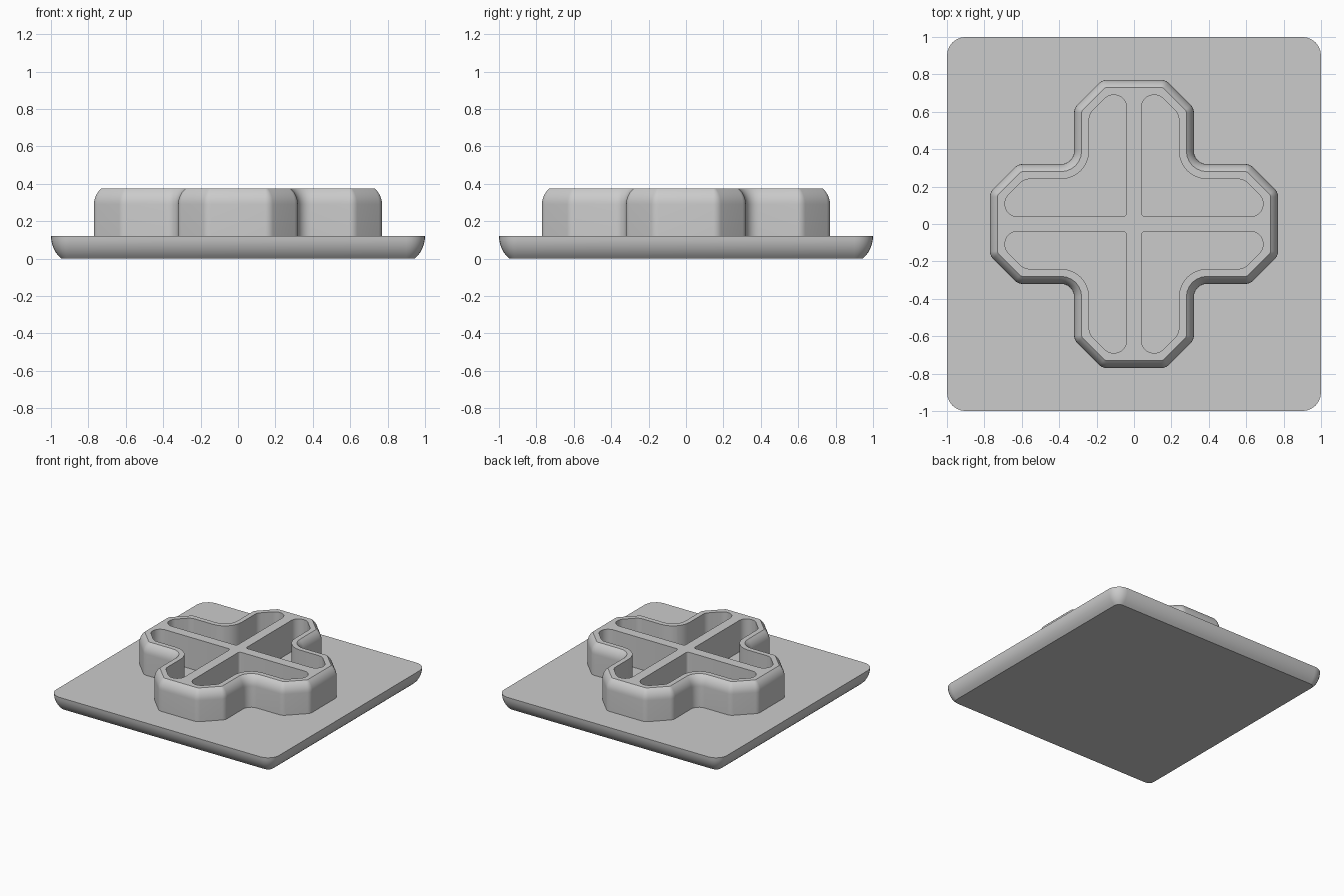
import bpy, bmesh, math
from mathutils import Vector, Matrix

cube = bpy.data.objects.get("Cube")
if cube:
    bpy.data.objects.remove(cube, do_unlink=True)

grey = bpy.data.materials.new("light grey")
grey.use_nodes = True
grey.diffuse_color = (0.6, 0.6, 0.6, 1)
grey.node_tree.nodes["Principled BSDF"].inputs["Base Color"].default_value = (0.6, 0.6, 0.6, 1)


def outline(corners, inset=0.0, steps=6):
    """Counter-clockwise polygon (x, y, radius), inset and filleted."""
    pts = [Vector(c[:2]) for c in corners]
    loop = []
    for i, p in enumerate(pts):
        a = (p - pts[i - 1]).normalized()
        b = (pts[(i + 1) % len(pts)] - p).normalized()
        n1, n2 = Vector((-a.y, a.x)), Vector((-b.y, b.x))
        miter = (n1 + n2) / (1 + n1.dot(n2))
        turn = math.atan2(a.cross(b), a.dot(b))
        sign = 1 if turn > 0 else -1
        r = corners[i][2]
        centre = p + miter * sign * r
        for s in range(steps + 1):
            n = Matrix.Rotation(turn * s / steps, 2) @ n1
            loop.append(centre - n * (sign * r - inset))
    return loop


def rotated(corners, quarter):
    turn = Matrix.Rotation(quarter * math.pi / 2, 2)
    return [(*(turn @ Vector((x, y))), r) for x, y, r in corners]


def arc(width, height, steps=6):
    """Shallow arc, upright at its start: (inset, distance) pairs."""
    radius = (width ** 2 + height ** 2) / (2 * width)
    end = math.asin(height / radius)
    return [(radius * (1 - math.cos(end * i / steps)), radius * math.sin(end * i / steps))
            for i in range(steps + 1)]


def loft(name, corners, profile):
    """Stack inset outlines along an upward (inset, z) profile and cap both ends."""
    bm = bmesh.new()
    rings = [[bm.verts.new((p.x, p.y, z)) for p in outline(corners, d)] for d, z in profile]
    for low, high in zip(rings, rings[1:]):
        for i in range(len(low)):
            j = (i + 1) % len(low)
            bm.faces.new((low[i], low[j], high[j], high[i]))
    bm.faces.new(rings[0][::-1])
    bm.faces.new(rings[-1])
    mesh = bpy.data.meshes.new(name)
    bm.to_mesh(mesh)
    bm.free()
    mesh.materials.append(grey)
    obj = bpy.data.objects.new(name, mesh)
    bpy.context.collection.objects.link(obj)
    return obj


def activate(obj):
    bpy.ops.object.select_all(action="DESELECT")
    obj.select_set(True)
    bpy.context.view_layer.objects.active = obj


# Square base plate with a curved underside edge
base_top = 0.12
square = rotated([(1, 1, 0.1)], 0) + rotated([(1, 1, 0.1)], 1) \
    + rotated([(1, 1, 0.1)], 2) + rotated([(1, 1, 0.1)], 3)
base = loft("base_plate", square, [(d, base_top - h) for d, h in reversed(arc(0.055, base_top))])

# Raised cross with chamfered arm ends and a rounded rim
arm = [(0.77, -0.17, 0.06), (0.77, 0.17, 0.06), (0.62, 0.32, 0.06),
       (0.32, 0.32, 0.07), (0.32, 0.62, 0.06)]
cross = [c for k in range(4) for c in rotated(arm, k)]
walls = loft("cross_walls", cross, [(0, 0.1)] + [(d, 0.29 + h) for d, h in arc(0.04, 0.085)])

# Four L-shaped pockets, open down to the base plate
pocket = [(0.04, 0.04, 0.02), (0.69, 0.04, 0.065), (0.69, 0.137, 0.065), (0.587, 0.24, 0.07),
          (0.24, 0.24, 0.15), (0.24, 0.587, 0.07), (0.137, 0.69, 0.065), (0.04, 0.69, 0.065)]
for k in range(4):
    cutter = loft("pocket_cutter", rotated(pocket, k), [(0, 0), (0, 0.5)])
    cutter.hide_render = True
    cut = walls.modifiers.new("pocket", "BOOLEAN")
    cut.operation = "DIFFERENCE"
    cut.solver = "EXACT"
    cut.object = cutter
    activate(walls)
    bpy.ops.object.modifier_apply(modifier=cut.name)
    bpy.data.objects.remove(cutter, do_unlink=True)

for obj in (base, walls):
    activate(obj)
    bpy.ops.object.shade_smooth_by_angle(angle=math.radians(30))
